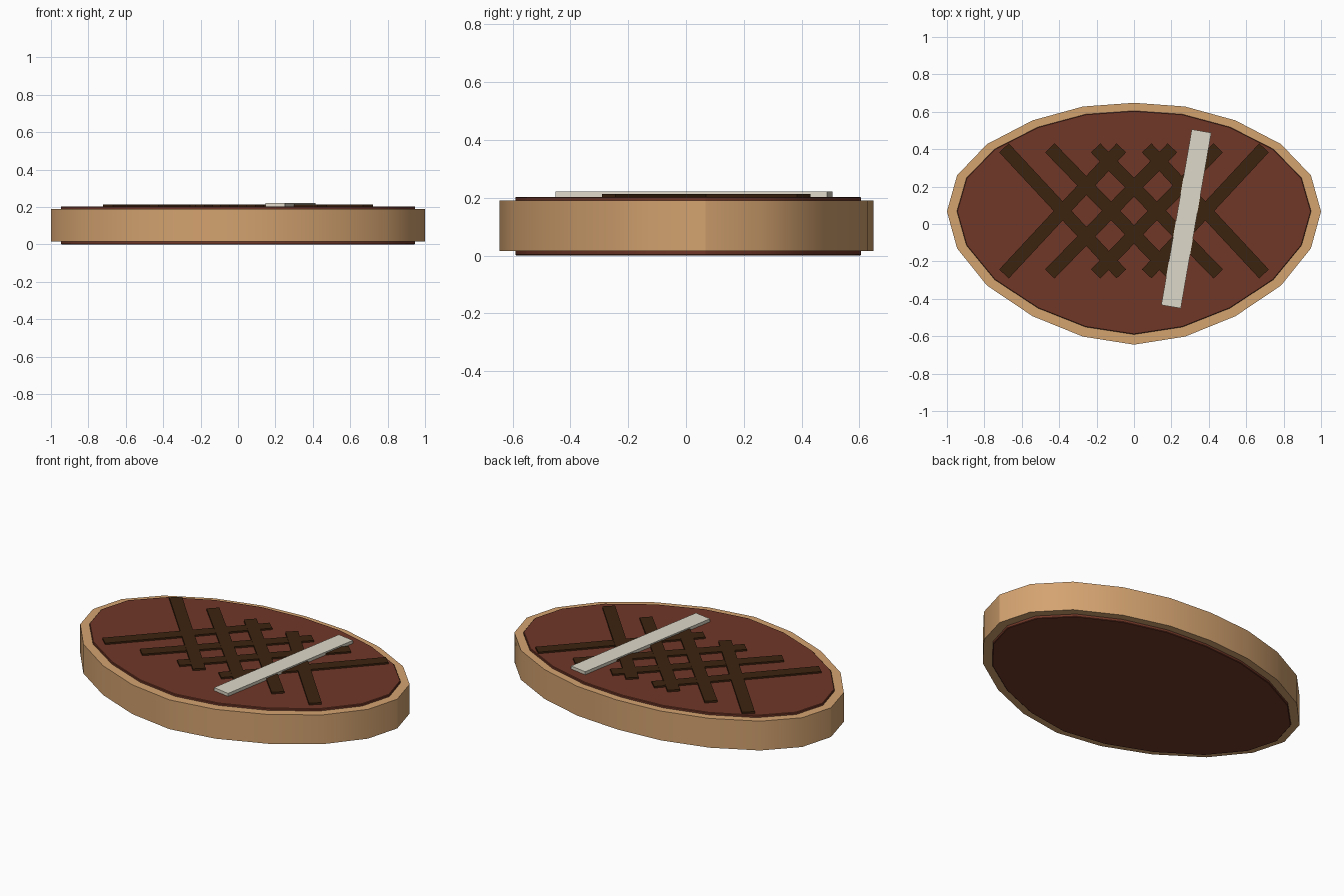
import bpy, bmesh
from mathutils import Vector

cube = bpy.data.objects.get("Cube")
if cube:
    bpy.data.objects.remove(cube, do_unlink=True)


def material(name, rgb):
    """Flat material from an sRGB colour given in 0-255."""
    lin = [(c / 255 / 12.92) if c < 11 else ((c / 255 + 0.055) / 1.055) ** 2.4 for c in rgb]
    mat = bpy.data.materials.new(name)
    mat.use_nodes = True
    mat.diffuse_color = (*lin, 1)
    mat.node_tree.nodes["Principled BSDF"].inputs["Base Color"].default_value = (*lin, 1)
    return mat


tan = material("tan", (212, 163, 112))
red_brown = material("red brown", (112, 55, 39))
dark_brown = material("dark brown", (60, 35, 15))
cream = material("cream", (222, 216, 200))


def prism(name, outline, z0, z1, mat, bevel=0, smooth=False):
    """Extrude a closed outline from z0 up to z1."""
    bm = bmesh.new()
    base = bm.faces.new([bm.verts.new((x, y, z0)) for x, y in outline])
    top = bmesh.ops.extrude_face_region(bm, geom=[base], use_keep_orig=True)
    verts = [v for v in top["geom"] if isinstance(v, bmesh.types.BMVert)]
    bmesh.ops.translate(bm, verts=verts, vec=(0, 0, z1 - z0))
    bmesh.ops.recalc_face_normals(bm, faces=bm.faces)
    if bevel:
        rims = [e for e in bm.edges if abs(e.verts[0].co.z - e.verts[1].co.z) < 1e-5]
        bmesh.ops.bevel(bm, geom=rims, offset=bevel, segments=1, affect='EDGES')
    mesh = bpy.data.meshes.new(name)
    bm.to_mesh(mesh)
    bm.free()
    mesh.materials.append(mat)
    obj = bpy.data.objects.new(name, mesh)
    bpy.context.collection.objects.link(obj)
    if smooth:
        bpy.ops.object.select_all(action='DESELECT')
        obj.select_set(True)
        bpy.context.view_layer.objects.active = obj
        bpy.ops.object.shade_smooth_by_angle()
    return obj


def bar(name, start, end, width, z0, z1, mat):
    """Straight flat bar between two end points."""
    a, b = Vector(start), Vector(end)
    d = (b - a).normalized()
    n = Vector((-d.y, d.x)) * width / 2
    return prism(name, [a + n, a - n, b - n, b + n], z0, z1, mat)


# Oval outline: right half, then mirrored to the left
half = [(0, 0.648), (0.273, 0.628), (0.542, 0.554), (0.786, 0.427), (0.946, 0.26),
        (1, 0.067), (0.946, -0.13), (0.786, -0.329), (0.542, -0.493), (0.273, -0.602),
        (0, -0.645)]
oval = half + [(-x, y) for x, y in half[-2:0:-1]]
inner = [(x * 0.947, y * 0.925 + 0.006) for x, y in oval]

# Outer crust and the filling that shows above and below it
prism("crust", oval, 0.016, 0.19, tan, smooth=True)
prism("filling", inner, 0, 0.203, red_brown, bevel=0.003, smooth=True)

# Crossed lattice strips, mirrored left to right
starts = [-0.695, -0.45, -0.205, 0.068]
for i, x in enumerate(starts):
    x_end = -starts[-1 - i]
    for side, sign in (("left", -1), ("right", 1)):
        bar(f"lattice_strip_{side}_{i + 1}", (sign * x, 0.407), (sign * x_end, -0.267),
            0.07, 0.2, 0.213 + 0.0005 * sign, dark_brown)

# Pale stick lying across the lattice
bar("stick", (0.361, 0.497), (0.198, -0.442), 0.106, 0.2, 0.221, cream)
